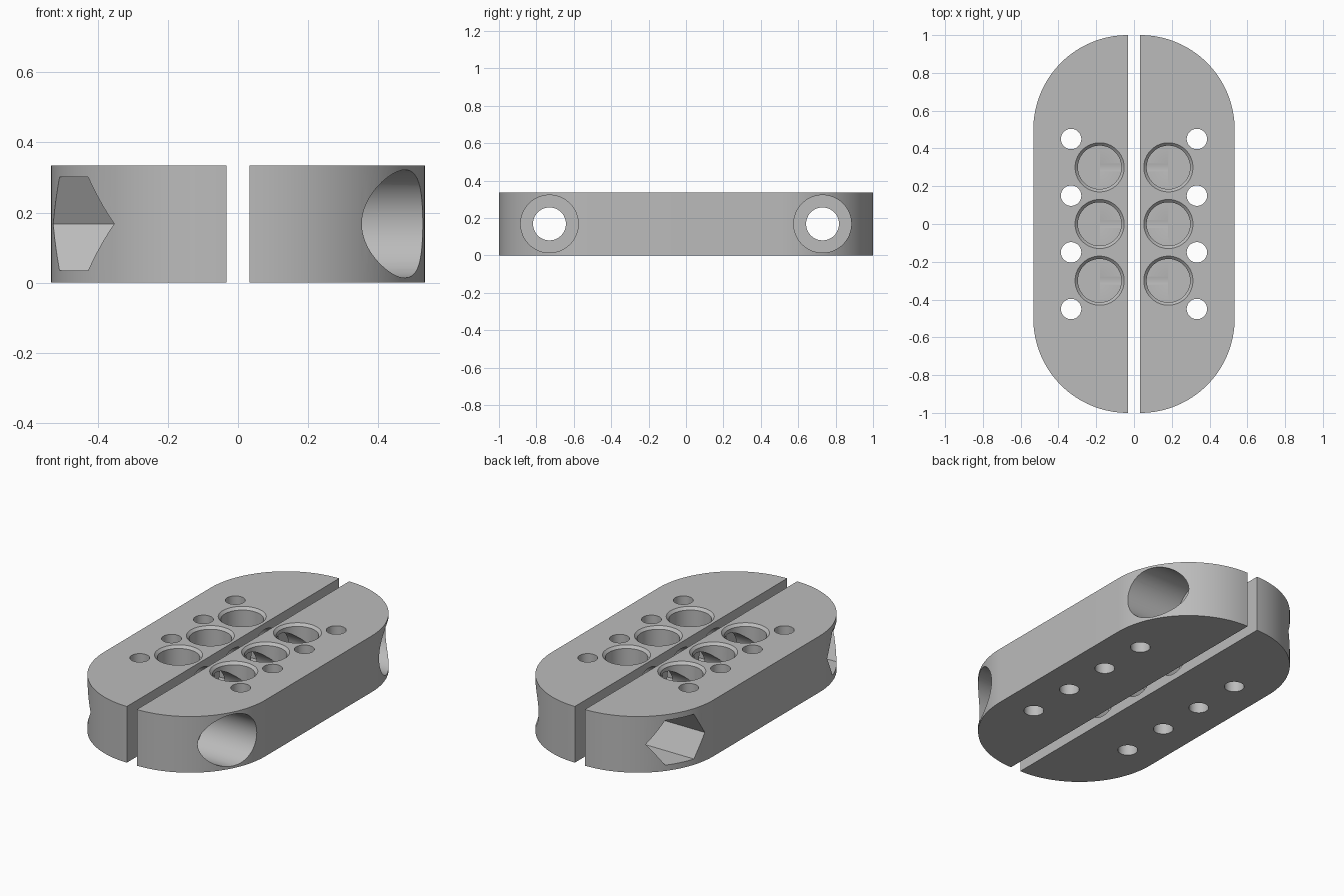
import bpy, bmesh, math
from mathutils import Vector

cube = bpy.data.objects.get("Cube")
if cube:
    bpy.data.objects.remove(cube)

HEIGHT, MID = 0.335, 0.168
GAP, CORNER = 0.033, 0.5

grey = bpy.data.materials.new("plain grey")
grey.use_nodes = True
colour = (0.5, 0.5, 0.5, 1)
grey.diffuse_color = colour
grey.node_tree.nodes["Principled BSDF"].inputs["Base Color"].default_value = colour


def finish(name, bm):
    bmesh.ops.recalc_face_normals(bm, faces=bm.faces)
    mesh = bpy.data.meshes.new(name)
    bm.to_mesh(mesh)
    bm.free()
    mesh.materials.append(grey)
    obj = bpy.data.objects.new(name, mesh)
    bpy.context.collection.objects.link(obj)
    return obj


def turned(bm, rings, centre, axis, sides=48):
    """Closed solid from (radius, position) rings along the x or z axis."""
    loops = []
    for radius, pos in rings:
        loop = []
        for i in range(sides):
            a = math.tau * i / sides
            u, v = radius * math.cos(a), radius * math.sin(a)
            offset = Vector((pos, u, v)) if axis == "x" else Vector((u, v, pos))
            loop.append(bm.verts.new(Vector(centre) + offset))
        loops.append(loop)
    for low, high in zip(loops, loops[1:]):
        for i in range(sides):
            j = (i + 1) % sides
            bm.faces.new((low[i], low[j], high[j], high[i]))
    bm.faces.new(loops[0])
    bm.faces.new(loops[-1])


def cut(obj, bm):
    cutter = finish("cutter", bm)
    cutter.hide_render = True
    mod = obj.modifiers.new("cut", "BOOLEAN")
    mod.operation, mod.solver, mod.object = "DIFFERENCE", "EXACT", cutter
    bpy.context.view_layer.objects.active = obj
    bpy.ops.object.modifier_apply(modifier=mod.name)
    bpy.data.objects.remove(cutter)


def jaw(name, side):
    # Half of a rounded block, flat on the side facing the gap
    outline = []
    for end in (-1, 1):
        for i in range(33):
            a = math.radians(-90 if end < 0 else 0) + math.pi / 2 * i / 32
            outline.append((side * (GAP + CORNER * math.cos(a)),
                            end * CORNER + CORNER * math.sin(a), 0))
    bm = bmesh.new()
    face = bm.faces.new([bm.verts.new(p) for p in outline])
    top = bmesh.ops.extrude_face_region(bm, geom=[face])["geom"]
    bmesh.ops.translate(bm, vec=(0, 0, HEIGHT),
                        verts=[g for g in top if isinstance(g, bmesh.types.BMVert)])
    obj = finish(name, bm)

    # Small vertical through holes
    bm = bmesh.new()
    for y in (-0.45, -0.15, 0.15, 0.45):
        turned(bm, [(0.054, -0.1), (0.054, HEIGHT + 0.1)], (side * 0.333, y, 0), "z")
    cut(obj, bm)

    # Chamfered round pockets
    bm = bmesh.new()
    for y in (-0.3, 0, 0.3):
        turned(bm, [(0.115, 0.04), (0.115, HEIGHT - 0.015), (0.13, HEIGHT), (0.13, 0.4)],
               (side * 0.182, y, 0), "z", 64)
    cut(obj, bm)

    # Cross openings joining the pockets to the gap
    bm = bmesh.new()
    for y in (-0.3, 0, 0.3):
        turned(bm, [(0.13, 0), (0.13, side * 0.18)], (0, y, MID), "x")
    cut(obj, bm)

    # Bolt holes, with round seats on one jaw and hexagonal seats on the other
    bm = bmesh.new()
    for y in (-0.73, 0.73):
        turned(bm, [(0.088, 0), (0.088, side * 0.6)], (0, y, MID), "x")
    cut(obj, bm)
    bm = bmesh.new()
    for y in (-0.73, 0.73):
        turned(bm, [(0.154, side * 0.18), (0.154, side * 0.6)], (0, y, MID), "x",
               64 if side > 0 else 6)
    cut(obj, bm)

    bpy.ops.object.select_all(action="DESELECT")
    obj.select_set(True)
    bpy.context.view_layer.objects.active = obj
    bpy.ops.object.shade_smooth_by_angle(angle=math.radians(25))


jaw("left_jaw", 1)
jaw("right_jaw", -1)
